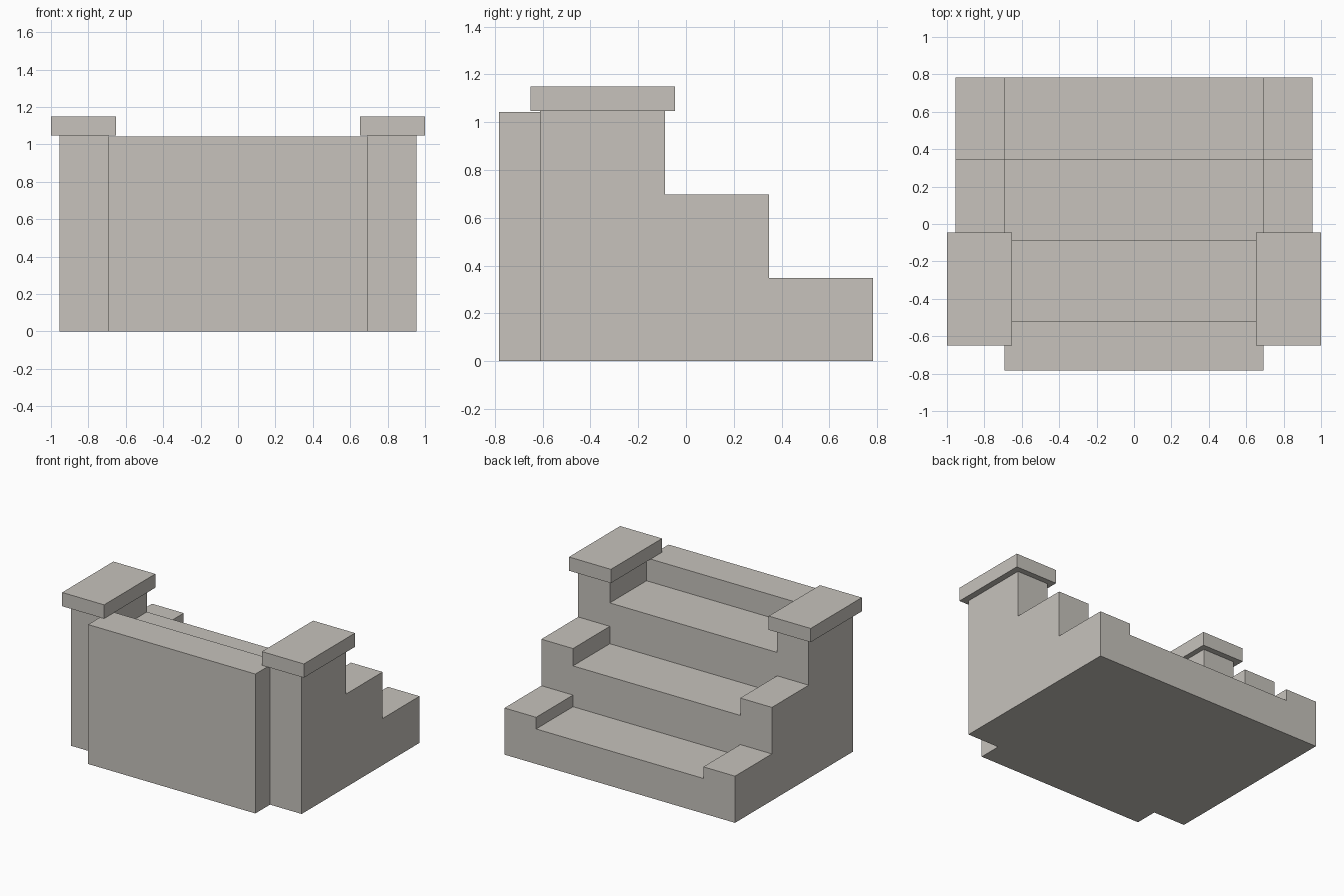
import bpy
import bmesh

default = bpy.data.objects.get("Cube")
if default:
    bpy.data.objects.remove(default, do_unlink=True)

stone = bpy.data.materials.new("pale_stone")
stone.use_nodes = True
colour = (0.57, 0.545, 0.505, 1)
stone.diffuse_color = colour
stone.node_tree.nodes["Principled BSDF"].inputs["Base Color"].default_value = colour


def extrude_profile(name, profile, x0, x1):
    """Closed solid from a (y, z) side profile swept along x."""
    bm = bmesh.new()
    face = bm.faces.new([bm.verts.new((x0, y, z)) for y, z in profile])
    swept = bmesh.ops.extrude_face_region(bm, geom=[face])
    moved = [v for v in swept["geom"] if isinstance(v, bmesh.types.BMVert)]
    bmesh.ops.translate(bm, verts=moved, vec=(x1 - x0, 0, 0))
    bmesh.ops.recalc_face_normals(bm, faces=bm.faces)
    mesh = bpy.data.meshes.new(name)
    bm.to_mesh(mesh)
    bm.free()
    mesh.materials.append(stone)
    obj = bpy.data.objects.new(name, mesh)
    bpy.context.scene.collection.objects.link(obj)
    return obj


def stepped(front, risers, heights):
    """Side profile climbing from the back towards the front."""
    points = [(front, 0), (risers[0], 0)]
    for i, (y, z) in enumerate(zip(risers, heights)):
        end = risers[i + 1] if i + 1 < len(risers) else front
        points += [(y, z), (end, z)]
    return points


back = 0.783
risers = [back, 0.347, -0.088, -0.522]
inner, outer = 0.692, 0.954

# Central flight with the landing at the front
extrude_profile("stair_flight",
                stepped(-back, risers, [0.262, 0.567, 0.872, 1.043]),
                -inner, inner)

# Stepped side walls and their capstones
cap_profile = [(-0.65, 1.047), (-0.045, 1.047), (-0.045, 1.15), (-0.65, 1.15)]
for side, s in (("left", 1), ("right", -1)):
    extrude_profile(side + "_side_wall",
                    stepped(-0.61, risers[:3], [0.349, 0.697, 1.047]),
                    s * inner, s * outer)
    extrude_profile(side + "_capstone", cap_profile, s * 0.653, s * 1.0)
